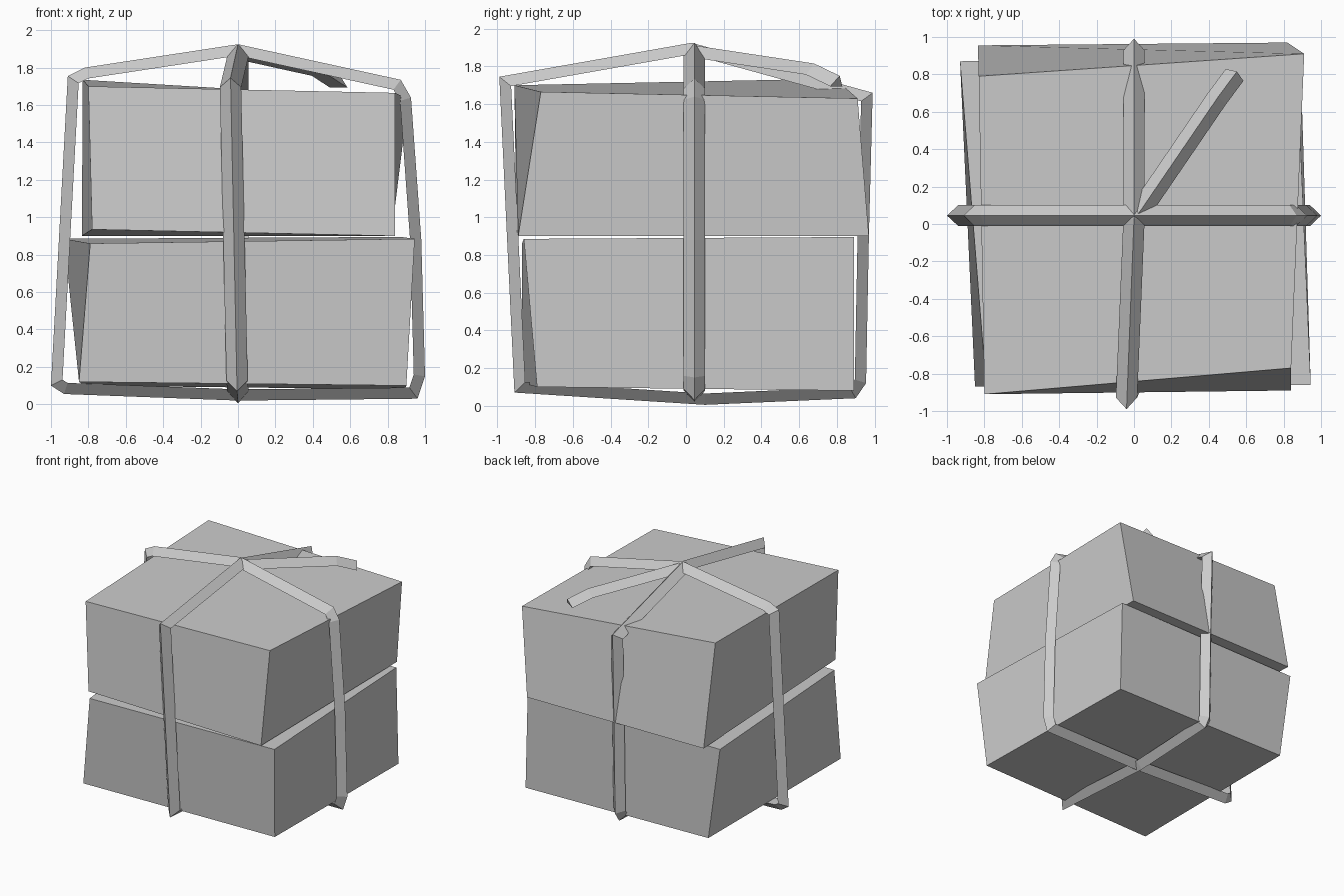
import bpy
import bmesh
from mathutils import Vector

cube = bpy.data.objects.get("Cube")
if cube:
    bpy.data.objects.remove(cube, do_unlink=True)

grey = bpy.data.materials.new("plain_grey")
grey.use_nodes = True
grey.diffuse_color = (0.6, 0.6, 0.6, 1)
grey.node_tree.nodes["Principled BSDF"].inputs["Base Color"].default_value = (0.6, 0.6, 0.6, 1)


def finish(name, bm):
    bmesh.ops.recalc_face_normals(bm, faces=bm.faces)
    mesh = bpy.data.meshes.new(name)
    bm.to_mesh(mesh)
    bm.free()
    mesh.materials.append(grey)
    bpy.context.collection.objects.link(bpy.data.objects.new(name, mesh))


def crooked_box(name, corners):
    """Cube whose corners, keyed by (x, y, z) side, are pulled out of true."""
    bm = bmesh.new()
    bmesh.ops.create_cube(bm, size=2)
    for v in bm.verts:
        v.co = corners[tuple(round(c) for c in v.co)]
    finish(name, bm)


def ribbon(name, path, side, centre, closed=True, width=0.057, height=0.06):
    """Sweep a triangular section, ridge outwards, along a path."""
    pts = [Vector(p) for p in path]
    side, centre = Vector(side).normalized(), Vector(centre)
    n = len(pts)
    bm = bmesh.new()
    rings = []
    for i, p in enumerate(pts):
        before = pts[i - 1] if closed or i else None
        after = pts[(i + 1) % n] if closed or i < n - 1 else None
        normals = []
        for a, b in ((before, p), (p, after)):
            if a is not None and b is not None:
                out = (b - a).cross(side).normalized()
                normals.append(out if out.dot(p - centre) > 0 else -out)
        out = sum(normals, Vector()).normalized()
        depth = height / out.dot(normals[0])
        base = p - out * depth
        rings.append([bm.verts.new(q) for q in (p, base + side * width, base - side * width)])
    for i in range(n if closed else n - 1):
        a, b = rings[i], rings[(i + 1) % n]
        for j in range(3):
            k = (j + 1) % 3
            bm.faces.new((a[j], a[k], b[k], b[j]))
    if not closed:
        bm.faces.new(rings[0])
        bm.faces.new(rings[-1])
    finish(name, bm)


# Two stacked, slightly skewed boxes
crooked_box("lower_box", {
    (-1, -1, -1): (-0.85, -0.87, 0.12), (1, -1, -1): (0.90, -0.79, 0.10),
    (-1, 1, -1): (-0.82, 0.87, 0.10), (1, 1, -1): (0.89, 0.89, 0.08),
    (-1, -1, 1): (-0.79, -0.87, 0.86), (1, -1, 1): (0.945, -0.86, 0.885),
    (-1, 1, 1): (-0.93, 0.87, 0.885), (1, 1, 1): (0.87, 0.89, 0.895)})
crooked_box("upper_box", {
    (-1, -1, -1): (-0.78, -0.90, 0.935), (1, -1, -1): (0.84, -0.89, 0.90),
    (-1, 1, -1): (-0.835, 0.955, 0.90), (1, 1, -1): (0.82, 0.97, 0.90),
    (-1, -1, 1): (-0.80, -0.91, 1.70), (1, -1, 1): (0.84, -0.77, 1.665),
    (-1, 1, 1): (-0.83, 0.79, 1.735), (1, 1, 1): (0.91, 0.91, 1.63)})

# Ribbon loop running side to side
around_x = [(0, 1.925), (-0.82, 1.80), (-0.91, 1.755), (-1, 0.10), (-0.93, 0.055),
            (0, 0.02), (0.96, 0.03), (1, 0.15), (0.98, 0.88), (0.925, 1.64), (0.87, 1.735)]
ribbon("side_to_side_ribbon", [(x, 0.045, z) for x, z in around_x],
       (0, 1, 0), (0, 0.045, 0.95))

# Ribbon loop running front to back
ribbon("front_to_back_ribbon", [
    (0, 0.03, 1.925), (-0.04, -0.99, 1.745), (-0.005, -0.91, 0.07), (0, 0.1, 0.005),
    (0, 0.90, 0.04), (0, 0.955, 0.12), (0, 0.97, 0.90), (0, 0.99, 1.66)],
    (1, 0, 0), (0, 0, 0.95))

# Loose ribbon end lying over the top
ribbon("loose_ribbon_end", [(0.02, 0.05, 1.91), (0.45, 0.68, 1.815), (0.55, 0.815, 1.75)],
       (0.83, -0.56, 0), (0.2, 0.3, 0.5), closed=False)
